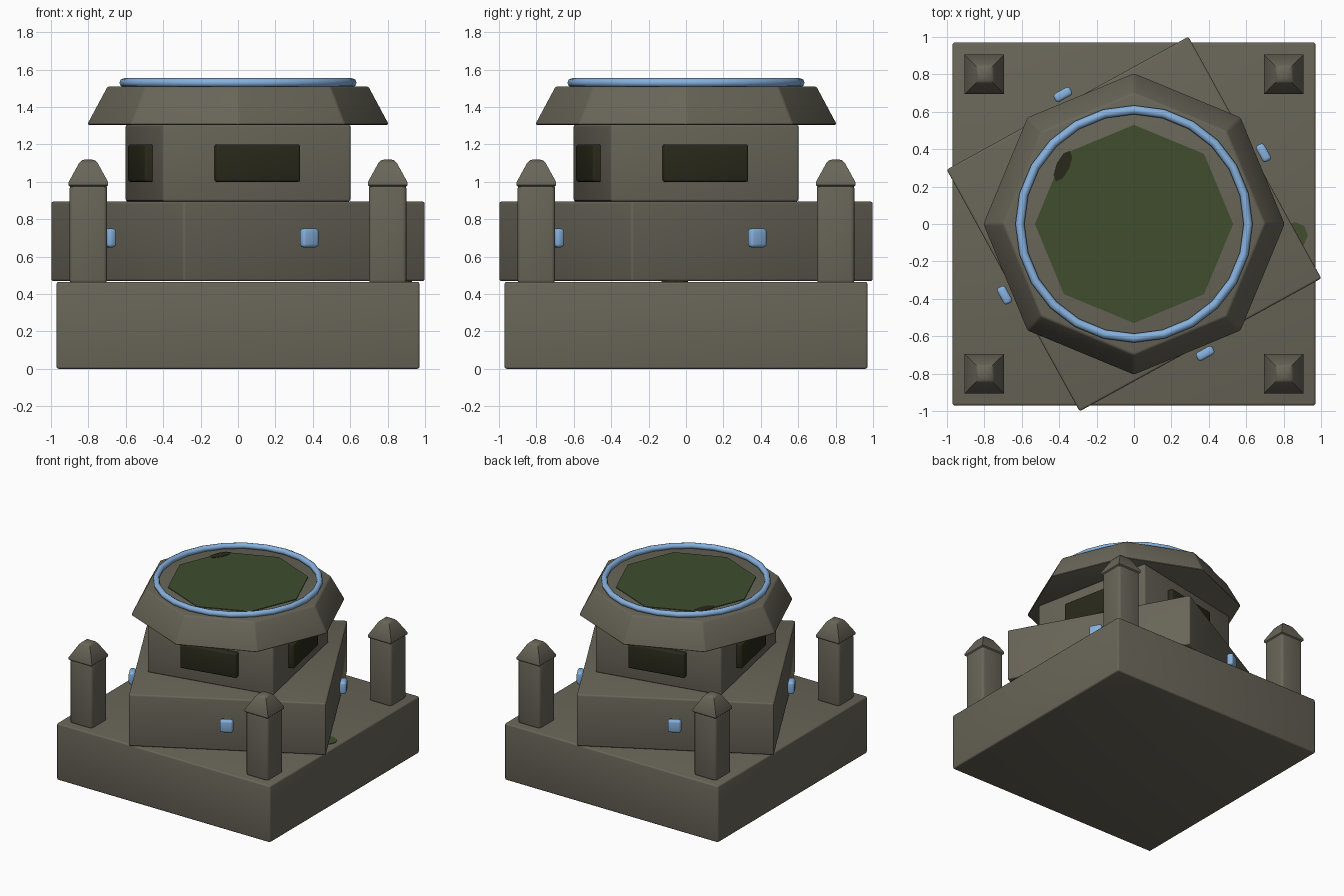
import bpy, bmesh
from math import radians, pi, cos, sin
from mathutils import Matrix, Vector

if "Cube" in bpy.data.objects:
    bpy.data.objects.remove(bpy.data.objects["Cube"])


def material(name, rgb):
    m = bpy.data.materials.new(name)
    m.use_nodes = True
    color = (*rgb, 1)
    m.diffuse_color = color
    bsdf = m.node_tree.nodes["Principled BSDF"]
    bsdf.inputs["Base Color"].default_value = color
    bsdf.inputs["Roughness"].default_value = 0.8
    return m


stone = material("grey_stone", (0.14, 0.13, 0.098))
moss = material("moss_green", (0.05, 0.075, 0.027))
glow = material("pale_blue", (0.24, 0.44, 0.73))
dark = material("dark_opening", (0.022, 0.022, 0.011))


def finish(name, bm, mat, bevel=0.0):
    """Round the edges, shade smoothly and link the part."""
    if bevel:
        bmesh.ops.bevel(bm, geom=bm.edges[:], offset=bevel, segments=3,
                        profile=0.5, affect='EDGES', clamp_overlap=True)
    bmesh.ops.recalc_face_normals(bm, faces=bm.faces[:])
    mesh = bpy.data.meshes.new(name)
    bm.to_mesh(mesh)
    bm.free()
    mesh.shade_smooth()
    mesh.set_sharp_from_angle(angle=radians(35))
    mesh.materials.append(mat)
    ob = bpy.data.objects.new(name, mesh)
    bpy.context.collection.objects.link(ob)
    return ob


def box(name, size, center, mat, turn=0.0, bevel=0.012):
    """Box with its centre given in a frame turned about z."""
    bm = bmesh.new()
    bmesh.ops.create_cube(bm, size=1)
    bmesh.ops.scale(bm, vec=size, verts=bm.verts)
    bmesh.ops.translate(bm, vec=center, verts=bm.verts)
    ob = finish(name, bm, mat, bevel)
    ob.rotation_euler.z = turn
    return ob


def stack(name, profile, sides, mat, start=0.0, center=(0, 0), bevel=0.0):
    """Stack of polygon rings (radius, height), closed at both ends."""
    bm = bmesh.new()
    rings = []
    for r, z in profile:
        angles = [start + 2 * pi * i / sides for i in range(sides)]
        rings.append([bm.verts.new((center[0] + r * cos(a),
                                    center[1] + r * sin(a), z)) for a in angles])
    for low, high in zip(rings, rings[1:]):
        for i in range(sides):
            j = (i + 1) % sides
            bm.faces.new((low[i], low[j], high[j], high[i]))
    bm.faces.new(rings[0][::-1])
    bm.faces.new(rings[-1])
    return finish(name, bm, mat, bevel)


def torus(name, radius, tube, z, mat, major=24, minor=8):
    bm = bmesh.new()
    loops = []
    for i in range(major):
        turn = Matrix.Rotation(2 * pi * i / major, 3, 'Z')
        loops.append([bm.verts.new(turn @ Vector((
            radius + tube * cos(2 * pi * k / minor), 0,
            z + tube * sin(2 * pi * k / minor)))) for k in range(minor)])
    for i in range(major):
        a, b = loops[i], loops[(i + 1) % major]
        for k in range(minor):
            n = (k + 1) % minor
            bm.faces.new((a[k], b[k], b[n], a[n]))
    ob = finish(name, bm, mat)
    ob.data.set_sharp_from_angle(angle=radians(50))
    return ob


# Stacked body: each storey is turned a little further
LOWER_TURN, UPPER_TURN = radians(28.8), radians(11.3)
box("base_block", (1.94, 1.94, 0.465), (0, 0, 0.2325), stone)
box("lower_storey", (1.475, 1.475, 0.425), (0, 0, 0.682), stone, LOWER_TURN)
box("upper_storey", (1.025, 1.025, 0.41), (0, 0, 1.1), stone, UPPER_TURN)

# Windows and lamps, one on each side of their storey
for i, side in enumerate(("front", "left", "back", "right")):
    quarter = i * pi / 2
    box(f"window_{side}", (0.46, 0.1, 0.2), (0, -0.505, 1.1), dark,
        UPPER_TURN + quarter, 0.012)
    box(f"lamp_{side}", (0.1, 0.05, 0.1), (0, -0.79, 0.7), glow,
        LOWER_TURN + quarter, 0.017)

# Octagonal roof with a mossy top and a bright rim
stack("roof", [(0.81, 1.305), (0.7, 1.51)], 8, stone, bevel=0.012)
stack("roof_moss", [(0.53, 1.509), (0.53, 1.516)], 8, moss)
torus("roof_rim", 0.61, 0.024, 1.53, glow)
spot = stack("roof_spot", [(0.09, 1.514), (0.09, 1.518)], 8, dark)
spot.scale = (0.4, 1, 1)
spot.rotation_euler.z = radians(-25)
spot.location = (-0.38, 0.31, 0)

# Moss patch at the foot of the lower storey
stack("ground_moss", [(0.07, 0.463), (0.07, 0.469)], 8, moss, center=(0.86, -0.06))

# Corner pillars with pointed caps
CAP = [(0.095, 0.972), (0.106, 0.982), (0.106, 0.998),
       (0.05, 1.1), (0.035, 1.115), (0.015, 1.12)]
for x, xname in ((-0.8, "right"), (0.8, "left")):
    for y, yname in ((-0.8, "front"), (0.8, "back")):
        box(f"pillar_{yname}_{xname}", (0.2, 0.2, 0.53), (x, y, 0.72), stone,
            bevel=0.02)
        stack(f"pillar_cap_{yname}_{xname}", [(r * 2 ** 0.5, z) for r, z in CAP],
              4, stone, start=pi / 4, center=(x, y))
